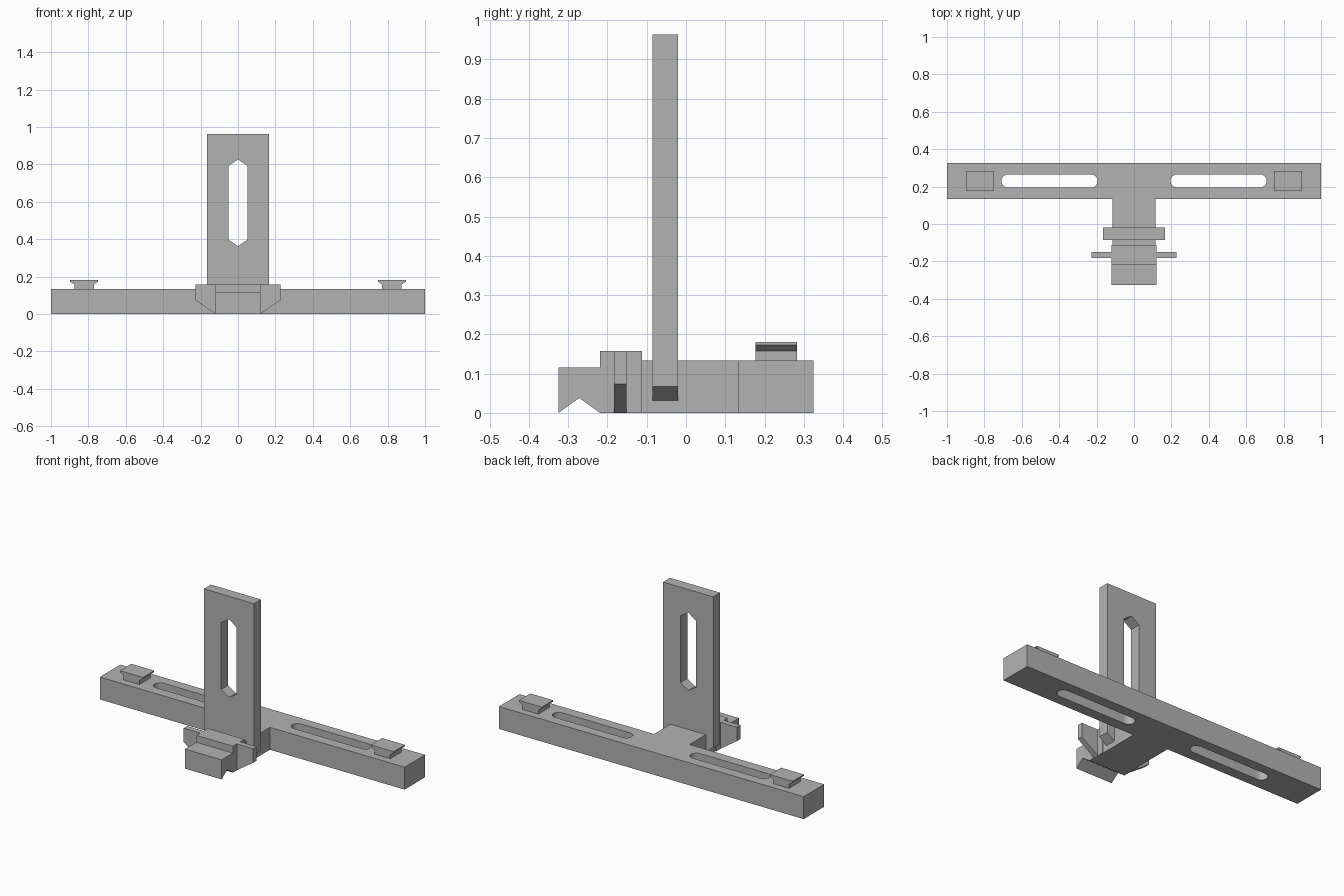
import bpy, bmesh, math
from mathutils import Vector

if "Cube" in bpy.data.objects:
    bpy.data.objects.remove(bpy.data.objects["Cube"])

grey = bpy.data.materials.new("plain grey")
grey.diffuse_color = (0.45, 0.45, 0.45, 1)
grey.use_nodes = True
grey.node_tree.nodes["Principled BSDF"].inputs["Base Color"].default_value = grey.diffuse_color

# Ways to place a 2D outline (a, b) at depth d
XY = lambda a, b, d: Vector((a, b, d))
XZ = lambda a, b, d: Vector((a, d, b))
YZ = lambda a, b, d: Vector((d, a, b))


def prism(name, outline, plane, d0, d1):
    """Extrude a closed outline between two depths."""
    bm = bmesh.new()
    face = bm.faces.new([bm.verts.new(plane(a, b, d0)) for a, b in outline])
    new = bmesh.ops.extrude_face_region(bm, geom=[face])["geom"]
    shift = plane(0, 0, d1) - plane(0, 0, d0)
    bmesh.ops.translate(bm, vec=shift,
                        verts=[v for v in new if isinstance(v, bmesh.types.BMVert)])
    bmesh.ops.recalc_face_normals(bm, faces=bm.faces)
    mesh = bpy.data.meshes.new(name)
    bm.to_mesh(mesh)
    bm.free()
    mesh.materials.append(grey)
    obj = bpy.data.objects.new(name, mesh)
    bpy.context.collection.objects.link(obj)
    return obj


def cut(obj, cutter):
    """Subtract the cutter and remove it."""
    cutter.hide_render = True
    mod = obj.modifiers.new("slot", "BOOLEAN")
    mod.operation, mod.solver, mod.object = "DIFFERENCE", "EXACT", cutter
    bpy.context.view_layer.objects.active = obj
    bpy.ops.object.modifier_apply(modifier=mod.name)
    bpy.data.objects.remove(cutter)


def mirrored(half):
    """Complete an outline from its right half."""
    return half + [(-a, b) for a, b in reversed(half) if abs(a) > 1e-6]


def rounded_slot(x0, x1, y, r, n=10):
    pts = []
    for cx, start in ((x1 - r, -math.pi / 2), (x0 + r, math.pi / 2)):
        for i in range(n + 1):
            t = start + math.pi * i / n
            pts.append((cx + r * math.cos(t), y + r * math.sin(t)))
    return pts


# T-shaped base: crossbar and stem
base = prism("t_base", mirrored([(0.116, -0.112), (0.116, 0.133), (1, 0.133), (1, 0.325)]),
             XY, 0, 0.133)

# Upright plate with chamfered lower corners and a pointed slot
plate = prism("upright_plate", mirrored([(0.116, 0.031), (0.165, 0.067), (0.165, 0.963)]),
              XZ, -0.085, -0.02)
cut(plate, prism("plate_slot", mirrored([(0, 0.363), (0.051, 0.396), (0.051, 0.792), (0, 0.826)]),
                 XZ, -0.2, 0.1))

# Stepped front jaw with a V notch underneath
prism("front_jaw", [(-0.112, 0), (-0.112, 0.157), (-0.219, 0.157), (-0.219, 0.116),
                    (-0.325, 0.116), (-0.325, 0), (-0.272, 0.038), (-0.219, 0)],
      YZ, -0.12, 0.12)

for side, s in (("left", -1), ("right", 1)):
    # Crossbar slot
    x0, x1 = sorted((s * 0.195, s * 0.709))
    cut(base, prism("bar_slot", rounded_slot(x0, x1, 0.23, 0.035), XY, -0.1, 0.3))
    # Flared T-nut on the crossbar
    nut = mirrored([(0.052, 0.133), (0.052, 0.157), (0.075, 0.173), (0.075, 0.181)])
    prism(side + "_t_nut", [(a + s * 0.823, b) for a, b in nut], XZ, 0.177, 0.283)
    # Jaw wing with a sloped underside
    wing = [(0.12, 0), (0.228, 0.074), (0.228, 0.157), (0.12, 0.157)]
    prism(side + "_jaw_wing", [(s * a, b) for a, b in wing], XZ, -0.183, -0.151)
